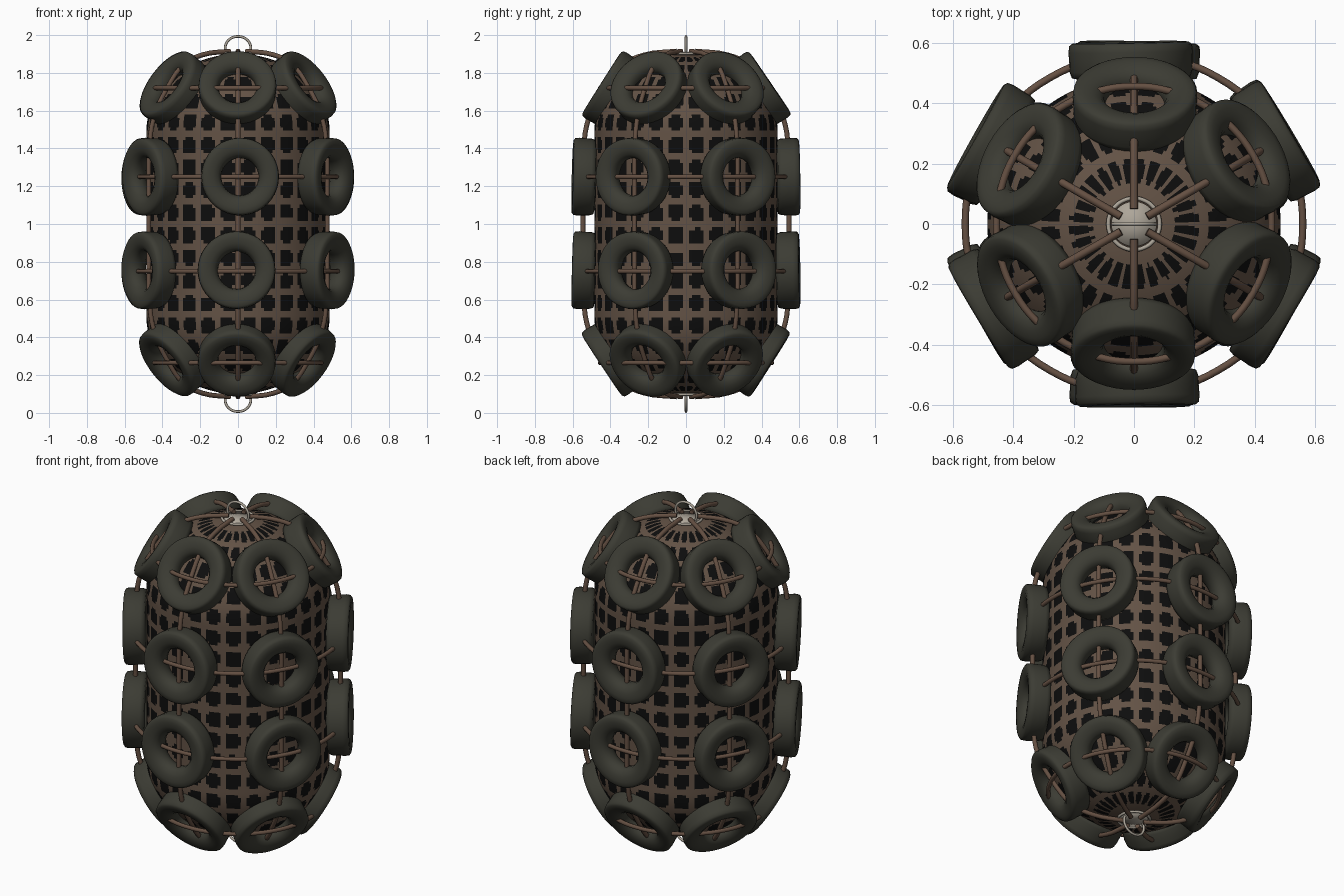
import bpy, bmesh, math, random
from mathutils import Vector, Matrix

if "Cube" in bpy.data.objects:
    bpy.data.objects.remove(bpy.data.objects["Cube"])

random.seed(4)
TAU = math.tau


def material(name, rgb):
    m = bpy.data.materials.new(name)
    m.diffuse_color = (*rgb, 1)
    m.use_nodes = True
    m.node_tree.nodes["Principled BSDF"].inputs["Base Color"].default_value = m.diffuse_color
    return m


NET = material("net_brown", (0.125, 0.085, 0.06))
HOLE = material("rubber_black", (0.004, 0.004, 0.004))
TYRE = material("tyre_dark_olive", (0.045, 0.045, 0.034))
ROPE = material("rope_brown", (0.13, 0.08, 0.055))
STEEL = material("steel_pale", (0.42, 0.38, 0.32))


def lathe(name, profile, segs, mats, closed=False, rule=None):
    """Revolve (radius, height) points around z."""
    bm = bmesh.new()
    rings = []
    for r, z in profile:
        if r < 1e-5:
            rings.append([bm.verts.new((0, 0, z))] * segs)
        else:
            rings.append([bm.verts.new((r * math.cos(TAU * k / segs),
                                        r * math.sin(TAU * k / segs), z)) for k in range(segs)])
    n = len(rings)
    for i in range(n if closed else n - 1):
        a, b = rings[i], rings[(i + 1) % n]
        for k in range(segs):
            j = (k + 1) % segs
            vs = list(dict.fromkeys((a[k], a[j], b[j], b[k])))
            f = bm.faces.new(vs)
            f.smooth = True
            if rule:
                f.material_index = rule(i, k)
    bmesh.ops.recalc_face_normals(bm, faces=bm.faces)
    me = bpy.data.meshes.new(name)
    bm.to_mesh(me)
    bm.free()
    for m in mats:
        me.materials.append(m)
    ob = bpy.data.objects.new(name, me)
    bpy.context.collection.objects.link(ob)
    return ob


def tube(name, pts, radius, mat, cyclic=False):
    """Round rope or bar along a smooth path."""
    cu = bpy.data.curves.new(name, 'CURVE')
    cu.dimensions = '3D'
    cu.bevel_depth = radius
    cu.bevel_resolution = 2
    cu.resolution_u = 4
    cu.use_fill_caps = True
    sp = cu.splines.new('BEZIER')
    sp.bezier_points.add(len(pts) - 1)
    for bp, p in zip(sp.bezier_points, pts):
        bp.co = p
        bp.handle_left_type = bp.handle_right_type = 'AUTO'
    sp.use_cyclic_u = cyclic
    cu.materials.append(mat)
    ob = bpy.data.objects.new(name, cu)
    bpy.context.collection.objects.link(ob)
    bpy.ops.object.select_all(action='DESELECT')
    ob.select_set(True)
    bpy.context.view_layer.objects.active = ob
    bpy.ops.object.convert(target='MESH')
    return ob


# Capsule body, evenly sampled along its outline so the net cells stay square
R, END, HALF = 0.485, 0.41, 0.49
COLS, ROWS, SUB = 28, 20, 7
dense = [(R * math.sin(t * math.pi / 800), 1 - HALF - END * math.cos(t * math.pi / 800)) for t in range(401)]
dense += [(R, 1 - HALF + 2 * HALF * t / 400) for t in range(1, 400)]
dense += [(r, 2 - z) for r, z in reversed(dense[:401])]
lengths = [0]
for a, b in zip(dense, dense[1:]):
    lengths.append(lengths[-1] + math.dist(a, b))
profile, j = [], 0
for i in range(ROWS * SUB + 1):
    s = lengths[-1] * i / (ROWS * SUB)
    while j < len(lengths) - 2 and lengths[j + 1] < s:
        j += 1
    u = (s - lengths[j]) / (lengths[j + 1] - lengths[j])
    profile.append(tuple(p + (q - p) * u for p, q in zip(dense[j], dense[j + 1])))
profile[0], profile[-1] = (0, profile[0][1]), (0, profile[-1][1])
size = {(r, c): (random.uniform(.62, .74), random.uniform(.60, .74),
                 random.uniform(-.06, .06), random.uniform(-.06, .06))
        for r in range(ROWS) for c in range(COLS)}


def net_rule(i, k):
    row, col = i // SUB, k // SUB
    if row in (0, ROWS - 1):
        return 0
    w, h, dx, dy = size[row, col]
    x = ((k % SUB + .5) / SUB * 2 - 1 - dx) / w
    y = ((i % SUB + .5) / SUB * 2 - 1 - dy) / h
    return 1 if abs(x) ** 3.5 + abs(y) ** 3.5 < 1.05 else 0


lathe("fender_body", profile, COLS * SUB, [NET, HOLE], rule=net_rule)

# Tyres: four rows of six, the end rows tilted to follow the domes
tyre_profile = [(.098, 0), (.103, .028), (.118, .047), (.142, .058), (.17, .062), (.192, .060),
                (.203, .052), (.206, .03), (.204, 0), (.203, -.035), (.196, -.055),
                (.165, -.061), (.13, -.055), (.106, -.032)]
base = lathe("tyre_0", tyre_profile, 40, [TYRE], closed=True)
tyre_mesh = base.data
bpy.data.objects.remove(base)
tyre_rows = [(.395, 1.715, 34), (.54, 1.25, 0), (.54, .755, 0), (.395, .285, -34)]
for row, (rad, z, tilt) in enumerate(tyre_rows):
    for k in range(6):
        ang = math.radians(60 * k + 30 + random.uniform(-1.5, 1.5))
        el = math.radians(tilt + random.uniform(-2, 2))
        axis = Vector((math.cos(ang) * math.cos(el), math.sin(ang) * math.cos(el), math.sin(el)))
        ob = bpy.data.objects.new(f"tyre_{row}_{k}", tyre_mesh)
        ob.matrix_world = (Matrix.Translation((rad * math.cos(ang), rad * math.sin(ang), z))
                           @ axis.to_track_quat('Z', 'Y').to_matrix().to_4x4())
        bpy.context.collection.objects.link(ob)

# Lengthwise ropes threaded through the tyres from end to end
half = [(.05, 1.915), (.22, 1.895), (.33, 1.845), (.43, 1.725), (.515, 1.56), (.542, 1.4), (.545, 1.2)]
path = half + [(r, 2 - z) for r, z in reversed(half)]
for k in range(6):
    a = math.radians(60 * k + 30)
    tube(f"long_rope_{k}", [(r * math.cos(a), r * math.sin(a), z) for r, z in path], .013, ROPE)

# Ring ropes around each row of tyres
for n, (rad, z) in enumerate([(.455, 1.72), (.558, 1.25), (.558, .75), (.455, .265)]):
    tube(f"ring_rope_{n}", [(rad * math.cos(TAU * k / 24), rad * math.sin(TAU * k / 24), z)
                            for k in range(24)], .012, ROPE, True)

# Steel end fittings: flange plate, rim ring and lifting loop
for name, s in (("top", 1), ("bottom", -1)):
    lathe(f"{name}_flange", [(0, 1 + .908 * s), (.075, 1 + .906 * s), (.075, 1 + .88 * s)], 32, [STEEL])
    tube(f"{name}_rim", [(.085 * math.cos(TAU * k / 16), .085 * math.sin(TAU * k / 16), 1 + .903 * s)
                         for k in range(16)], .007, STEEL, True)
    tube(f"{name}_loop", [(.068 * math.cos(TAU * k / 16), 0, 1 + (.931 + .062 * math.sin(TAU * k / 16)) * s)
                          for k in range(16)], .007, STEEL, True)
